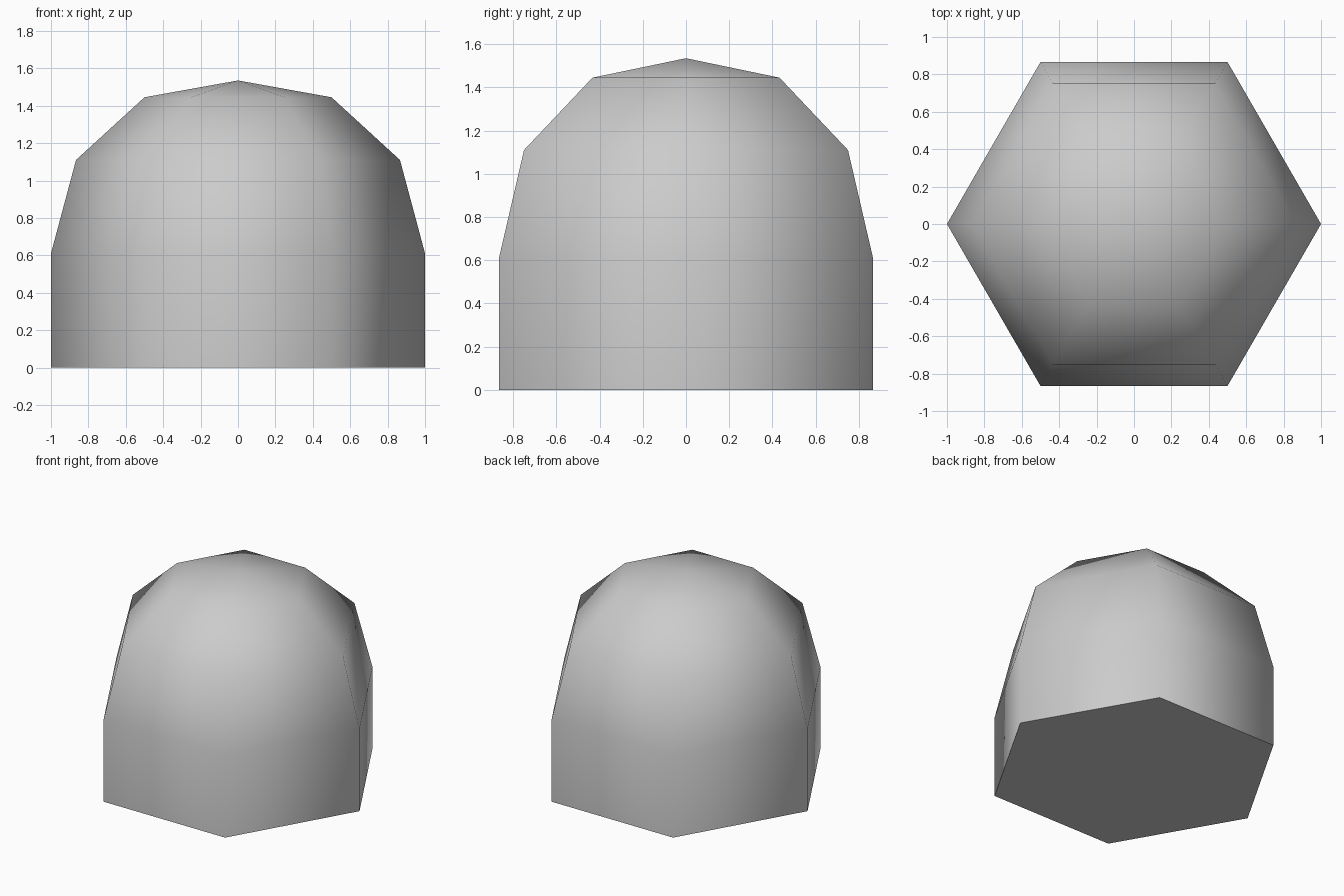
import bpy
import bmesh
from math import cos, sin, pi

cube = bpy.data.objects.get("Cube")
if cube:
    bpy.data.objects.remove(cube, do_unlink=True)

SIDES = 6
PROFILE = [(1.0, 0.0), (1.0, 0.61), (0.866, 1.11), (0.5, 1.445)]  # radius, height
APEX = 1.535

# Plain grey
grey = bpy.data.materials.new("light_grey")
grey.use_nodes = True
colour = (0.6, 0.6, 0.6, 1.0)
grey.diffuse_color = colour
grey.node_tree.nodes["Principled BSDF"].inputs["Base Color"].default_value = colour

# Stacked hexagonal rings, closed by a flat base and a pointed cap
bm = bmesh.new()
rings = []
for radius, height in PROFILE:
    rings.append([bm.verts.new((radius * cos(2 * pi * i / SIDES),
                                radius * sin(2 * pi * i / SIDES), height))
                  for i in range(SIDES)])
tip = bm.verts.new((0, 0, APEX))
for i in range(SIDES):
    j = (i + 1) % SIDES
    for low, high in zip(rings, rings[1:]):
        bm.faces.new((low[i], low[j], high[j], high[i]))
    bm.faces.new((rings[-1][i], rings[-1][j], tip))
for face in bm.faces:
    face.smooth = True

# Flat base with a crisp rim
base = bm.faces.new(rings[0][::-1])
for edge in base.edges:
    edge.smooth = False

mesh = bpy.data.meshes.new("hexagonal_dome")
bm.to_mesh(mesh)
bm.free()
mesh.materials.append(grey)
dome = bpy.data.objects.new("hexagonal_dome", mesh)
bpy.context.collection.objects.link(dome)
